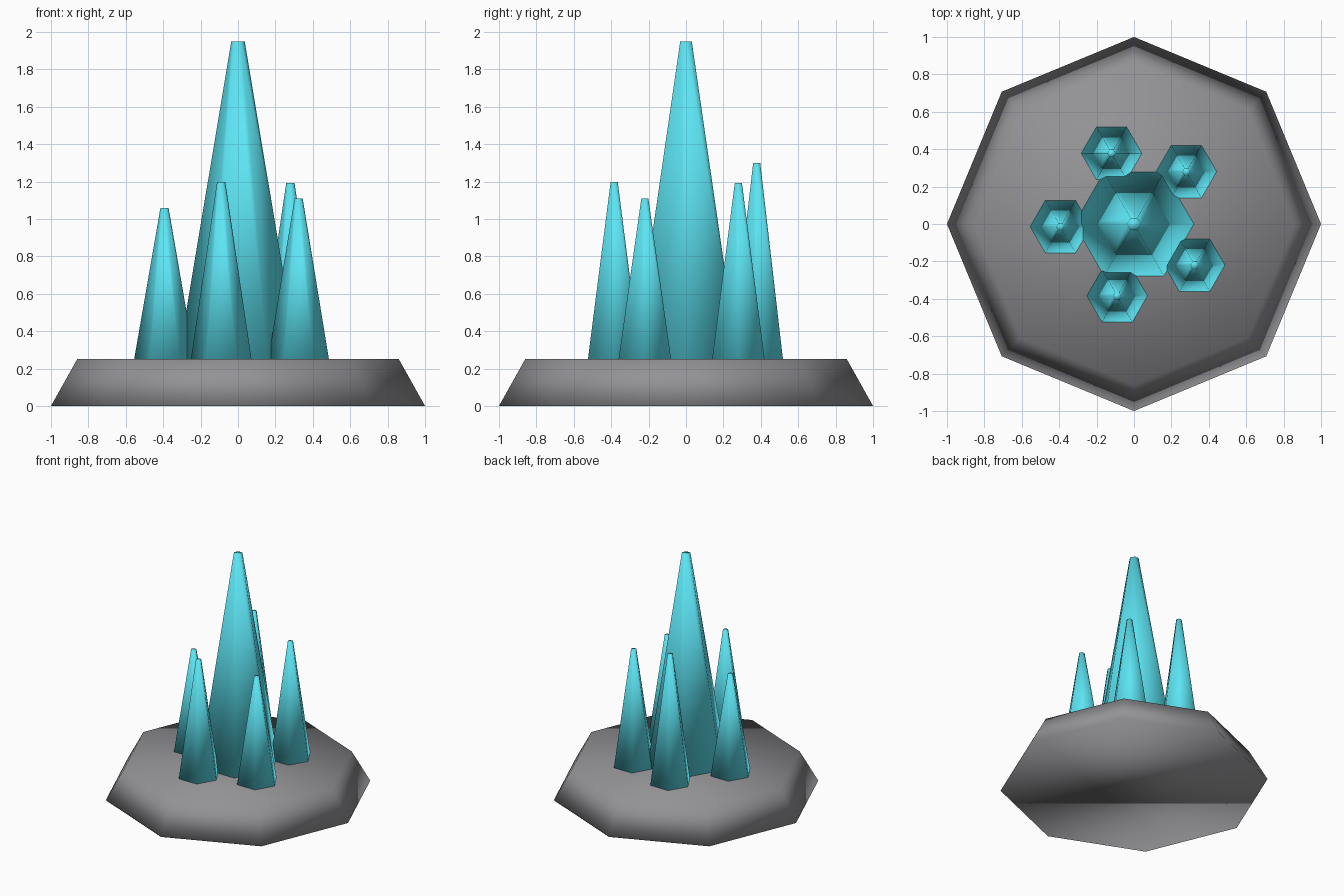
import bpy
import math

if "Cube" in bpy.data.objects:
    bpy.data.objects.remove(bpy.data.objects["Cube"])


def material(name, rgb):
    mat = bpy.data.materials.new(name)
    mat.diffuse_color = (*rgb, 1)
    mat.use_nodes = True
    mat.node_tree.nodes["Principled BSDF"].inputs["Base Color"].default_value = mat.diffuse_color
    return mat


def tapered(name, sides, r_bottom, r_top, x, y, z0, z1, mat, turn=0.0):
    """Closed tapered prism standing from z0 to z1, smooth shaded all over."""
    bpy.ops.mesh.primitive_cone_add(
        vertices=sides, radius1=r_bottom, radius2=r_top, depth=z1 - z0,
        end_fill_type='NGON', location=(x, y, (z0 + z1) / 2),
        rotation=(0, 0, turn))
    obj = bpy.context.object
    obj.name = name
    bpy.ops.object.shade_smooth()
    obj.data.materials.append(mat)
    return obj


crystal = material("crystal_cyan", (0.11, 0.79, 0.91))
rock = material("rock_grey", (0.29, 0.29, 0.305))

BASE_TOP = 0.25
HEX_TURN = math.radians(30)  # hexagon corners on the x axis

# Octagonal rock base
tapered("rock_base", 8, 1.0, 0.86, 0, 0, 0, BASE_TOP, rock)

# Large central crystal
tapered("main_crystal", 6, 0.32, 0.036, 0, 0, BASE_TOP, 1.948, crystal, HEX_TURN)

# Ring of small crystals: x, y, tip height
small = [
    (0.28, 0.28, 1.193),
    (-0.12, 0.378, 1.298),
    (-0.393, -0.014, 1.058),
    (-0.09, -0.384, 1.198),
    (0.324, -0.22, 1.108),
]
for i, (x, y, top) in enumerate(small, 1):
    tapered(f"small_crystal_{i}", 6, 0.162, 0.022, x, y, BASE_TOP, top,
            crystal, HEX_TURN)
